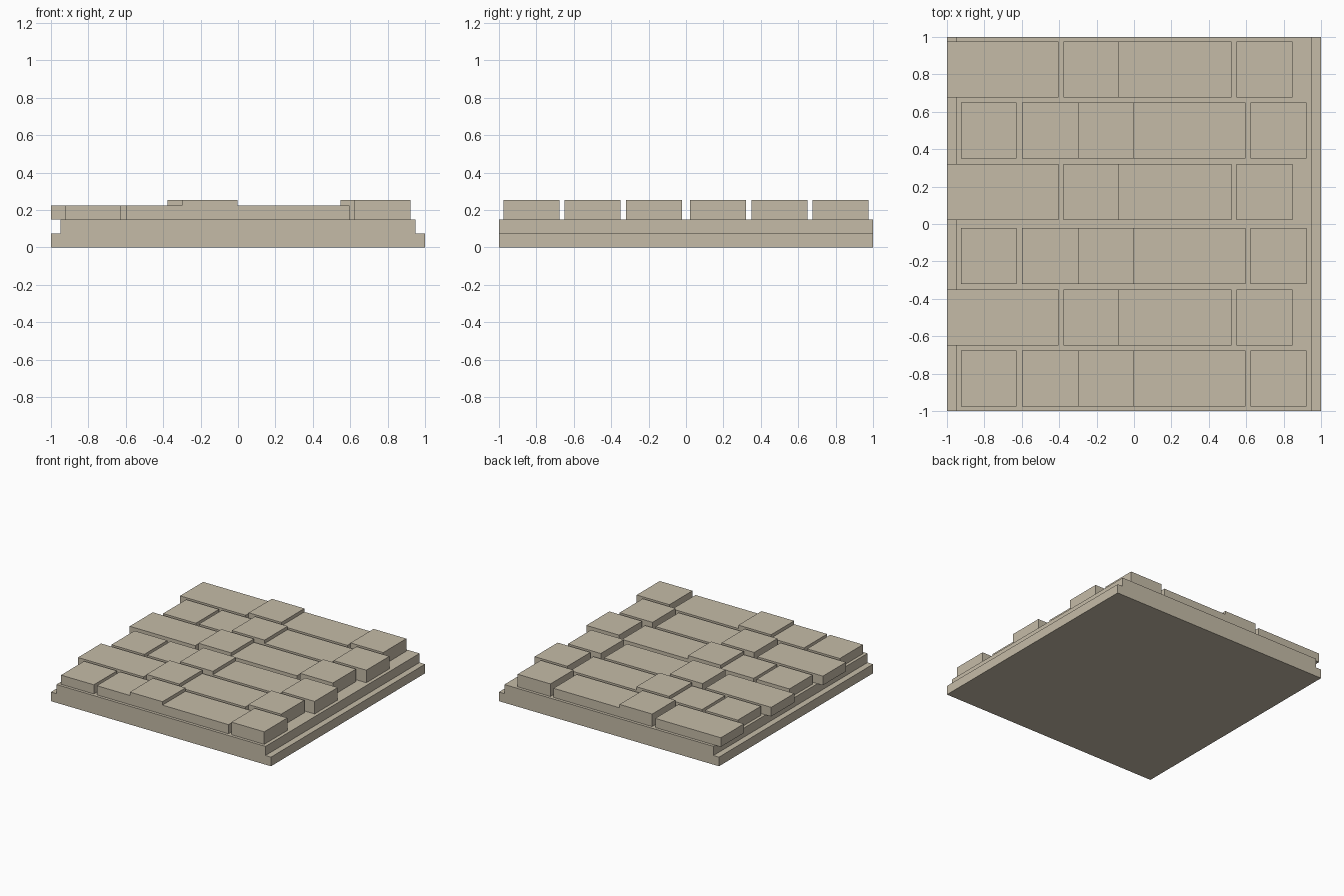
import bpy
import bmesh
from mathutils import Matrix, Vector

cube = bpy.data.objects.get("Cube")
if cube:
    bpy.data.objects.remove(cube, do_unlink=True)

# Single stone colour
stone = bpy.data.materials.new("sandstone")
stone.use_nodes = True
COLOUR = (0.56, 0.50, 0.39, 1)
stone.diffuse_color = COLOUR
bsdf = next(n for n in stone.node_tree.nodes if n.type == "BSDF_PRINCIPLED")
bsdf.inputs["Base Color"].default_value = COLOUR
bsdf.inputs["Roughness"].default_value = 0.9


def box(name, x, y, z):
    """Flat-sided block spanning the given (low, high) ranges."""
    spans = (x, y, z)
    centre = Vector([(a + b) / 2 for a, b in spans])
    size = Vector([b - a for a, b in spans])
    bm = bmesh.new()
    bmesh.ops.create_cube(bm, size=1, matrix=Matrix.LocRotScale(centre, None, size))
    mesh = bpy.data.meshes.new(name)
    bm.to_mesh(mesh)
    bm.free()
    mesh.materials.append(stone)
    obj = bpy.data.objects.new(name, mesh)
    bpy.context.collection.objects.link(obj)


# Stepped foundation, narrower above along x only
STEP, BED = 0.075, 0.15
box("lower_slab", (-1, 1), (-1, 1), (0, STEP))
box("upper_slab", (-0.95, 0.95), (-1, 1), (STEP, BED))

# Paving courses: (start, end, top) for each stone, alternating row by row
LOW, HIGH = 0.225, 0.253
inset_course = [(-0.925, -0.627, LOW), (-0.6, -0.3, LOW), (-0.3, -0.003, HIGH),
                (-0.003, 0.597, LOW), (0.624, 0.922, HIGH)]
offset_course = [(-1, -0.404, LOW), (-0.376, -0.079, HIGH),
                 (-0.079, 0.521, LOW), (0.549, 0.847, HIGH)]
row_centres = [-0.826, -0.499, -0.172, 0.172, 0.499, 0.826]

for row, y in enumerate(row_centres):
    course = offset_course if row % 2 else inset_course
    for i, (start, end, top) in enumerate(course):
        box(f"paver_row_{row + 1}_stone_{i + 1}", (start, end), (y - 0.15, y + 0.15), (BED, top))
